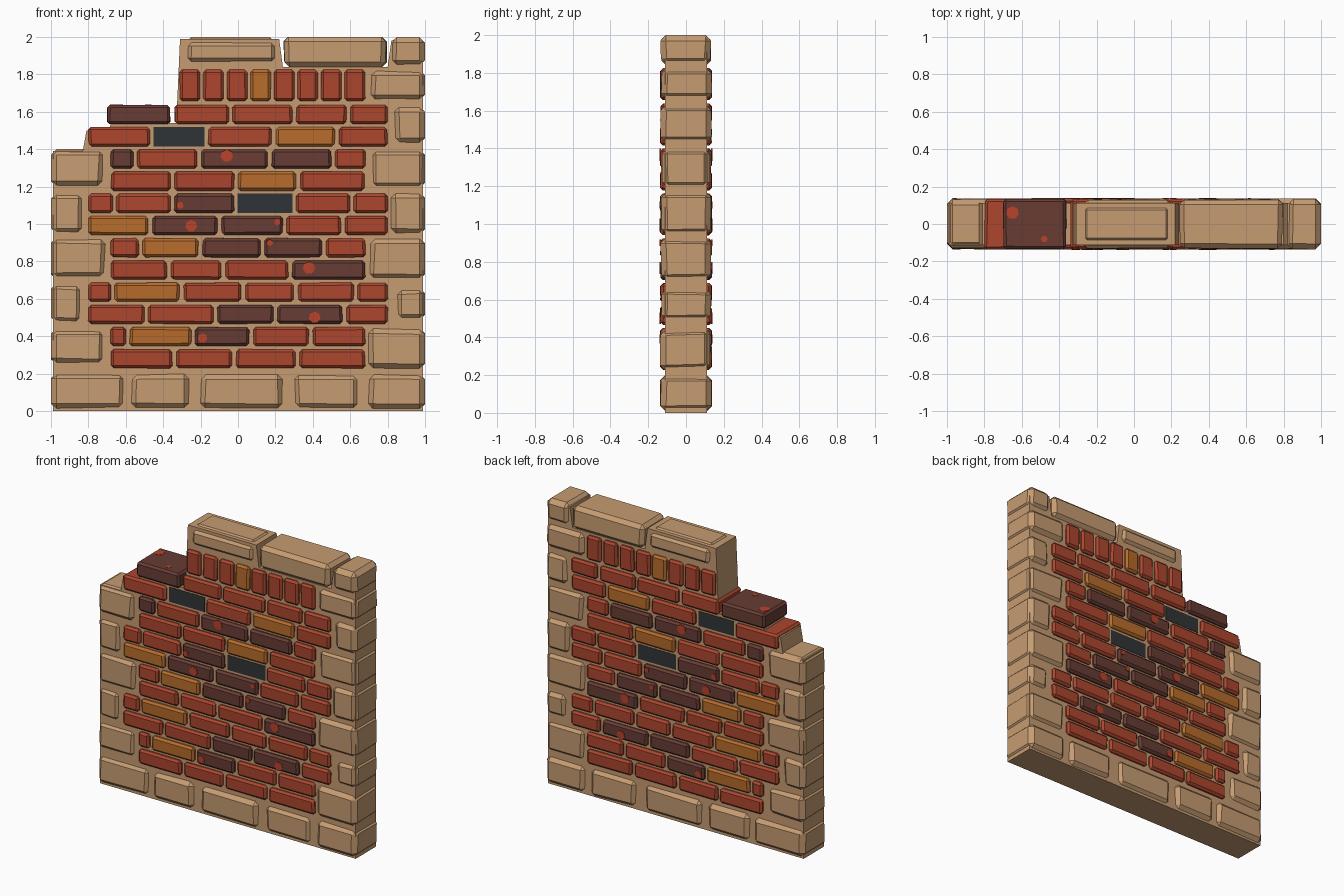
import bpy, bmesh, math, random
from mathutils import Matrix, Vector

random.seed(4)
if "Cube" in bpy.data.objects:
    bpy.data.objects.remove(bpy.data.objects["Cube"])


def srgb(*rgb):
    return [(c / 255 / 12.92 if c < 10 else ((c / 255 + 0.055) / 1.055) ** 2.4) for c in rgb] + [1]


def material(name, color):
    mat = bpy.data.materials.new(name)
    mat.use_nodes = True
    mat.diffuse_color = color
    mat.node_tree.nodes["Principled BSDF"].inputs["Base Color"].default_value = color
    return mat


SAND = material("sandstone", srgb(198, 156, 114))
RED = material("red_clay", srgb(172, 70, 46))
DARK = material("dark_clay", srgb(104, 60, 52))
OCHRE = material("ochre_clay", srgb(184, 108, 44))
BLACK = material("black_gap", srgb(48, 52, 54))
SPOT = material("scorch_red", srgb(186, 66, 42))


def finish(bm, name, mat):
    bmesh.ops.recalc_face_normals(bm, faces=bm.faces)
    mesh = bpy.data.meshes.new(name)
    bm.to_mesh(mesh)
    bm.free()
    mesh.materials.append(mat)
    obj = bpy.data.objects.new(name, mesh)
    bpy.context.collection.objects.link(obj)
    return obj


def block(bm, x0, x1, z0, z1, depth, bevel, wobble=0):
    """Chamfered block running through the wall, with slightly uneven corners."""
    center = Vector(((x0 + x1) / 2, 0, (z0 + z1) / 2))
    size = (x1 - x0, 2 * depth, z1 - z0)
    verts = bmesh.ops.create_cube(bm, size=1)["verts"]
    for v in verts:
        v.co = center + Vector(a * b for a, b in zip(v.co, size))
        for axis in range(3):
            if axis == 1 or abs(v.co[axis]) < 0.98:
                v.co[axis] += (center[axis] - v.co[axis]) * wobble * random.random()
    if bevel:
        edges = list({e for v in verts for e in v.link_edges})
        bmesh.ops.bevel(bm, geom=edges, offset=bevel, segments=1, affect="EDGES")


# Mortar core with the broken, stepped top
outline = [(-.99, 0), (.99, 0), (.99, 1.98), (.82, 1.98), (.8, 1.84), (.24, 1.84),
           (.22, 1.99), (-.31, 1.99), (-.33, 1.54), (-.68, 1.54), (-.69, 1.5),
           (-.81, 1.5), (-.83, 1.39), (-.99, 1.39)]
bm = bmesh.new()
face = bm.faces.new([bm.verts.new((x, -.112, z)) for x, z in outline])
side = bmesh.ops.extrude_face_region(bm, geom=[face])["geom"]
bmesh.ops.translate(bm, vec=(0, .224, 0), verts=[v for v in side if isinstance(v, bmesh.types.BMVert)])
finish(bm, "mortar_core", SAND)

# Corner stones: (inner edge, bottom, top) for each side
left_stones = [(.71, .245, .445), (.83, .46, .685), (.7, .7, .93), (.82, .94, 1.165), (.71, 1.2, 1.4)]
right_stones = [(.69, .22, .45), (.84, .48, .66), (.69, .7, .93), (.81, .94, 1.17),
                (.7, 1.19, 1.4), (.83, 1.43, 1.63), (.7, 1.66, 1.825), (.815, 1.845, 2)]
for name, stones, sign in (("left_corner_stones", right_stones, 1), ("right_corner_stones", left_stones, -1)):
    bm = bmesh.new()
    for inner, z0, z1 in stones:
        x0, x1 = sorted((sign * inner, sign))
        block(bm, x0, x1, z0, z1, .139, .03, .1)
    finish(bm, name, SAND)

# Foundation course
bm = bmesh.new()
for x0, x1 in ((-1, -.6), (-.585, -.25), (-.21, .25), (.29, .66), (.69, 1)):
    block(bm, x0, x1, .005, .205, .14, .03, .08)
finish(bm, "foundation_stones", SAND)

# Cap stones, one with a raised panel on its face and top
bm = bmesh.new()
block(bm, .24, .8, 1.84, 2, .135, .025, .05)
block(bm, -.27, .2, 1.87, 1.97, .132, .018, .04)
block(bm, -.26, .18, 1.9, 2, .085, .01)
finish(bm, "cap_stones", SAND)

# Brick courses from the bottom: start, end, colours and joints in hundredths
courses = [
    (-69, 69, "RRRR", (-34, -2, 32)),
    (-69, 69, "RODRR", (-59, -24, 7, 39)),
    (-81, 81, "RRDDR", (-49, -12, 20, 57)),
    (-81, 81, "RORRRR", (-67, -30, 3, 31, 63)),
    (-69, 69, "RRRD", (-37, -8, 28)),
    (-69, 69, "RODDR", (-52, -20, 13, 46)),
    (-81, 81, "ODDRR", (-47, -10, 25, 56)),
    (-81, 81, "RRDKRR", (-66, -35, -1, 30, 61)),
    (-69, 69, "RROR", (-35, -1, 32)),
    (-69, 69, "DRDDR", (-55, -21, 17, 51)),
    (-81, 81, "RKROR", (-46, -17, 19, 53)),
    (-71, 81, "DRRRR", (-35, -4, 30, 59)),
]
kinds = {"R": ("red_bricks", RED), "D": ("dark_bricks", DARK),
         "O": ("ochre_bricks", OCHRE), "K": ("missing_brick_gaps", BLACK)}
meshes = {key: bmesh.new() for key in kinds}
for row, (start, end, colors, joints) in enumerate(courses):
    z = .228 + .1187 * row
    edges = [start, *joints, end]
    for key, a, b in zip(colors, edges, edges[1:]):
        gap = key == "K"
        block(meshes[key], a / 100 + .008, b / 100 - .008, z, z + .103,
              .115 if gap else .138, 0 if gap else .014, 0 if gap else .04)

# Upright brick course under the cap
for i, key in enumerate("RRRORRRR"):
    x = -.313 + .126 * i
    block(meshes[key], x, x + .112, 1.657, 1.825, .138, .014, .05)
for key, (name, mat) in kinds.items():
    finish(meshes[key], name, mat)

# Scorched spots on the dark bricks, front and back
bm = bmesh.new()


def spot(matrix, radius):
    bmesh.ops.create_cone(bm, cap_ends=True, segments=7, radius1=radius, radius2=radius,
                          depth=.006, matrix=matrix)


upright = Matrix.Rotation(math.pi / 2, 4, "X")
for x, z, r in ((-.06, 1.365, .034), (-.25, .99, .032), (.38, .765, .034), (.41, .5, .032),
                (-.31, 1.1, .02), (.21, 1.01, .018), (-.19, .39, .026), (.17, .9, .018)):
    for y in (-.136, .136):
        spot(Matrix.Translation((x, y, z)) @ upright, r)
spot(Matrix.Translation((-.65, .06, 1.636)), .035)
spot(Matrix.Translation((-.48, -.08, 1.636)), .018)
finish(bm, "scorched_spots", SPOT)
